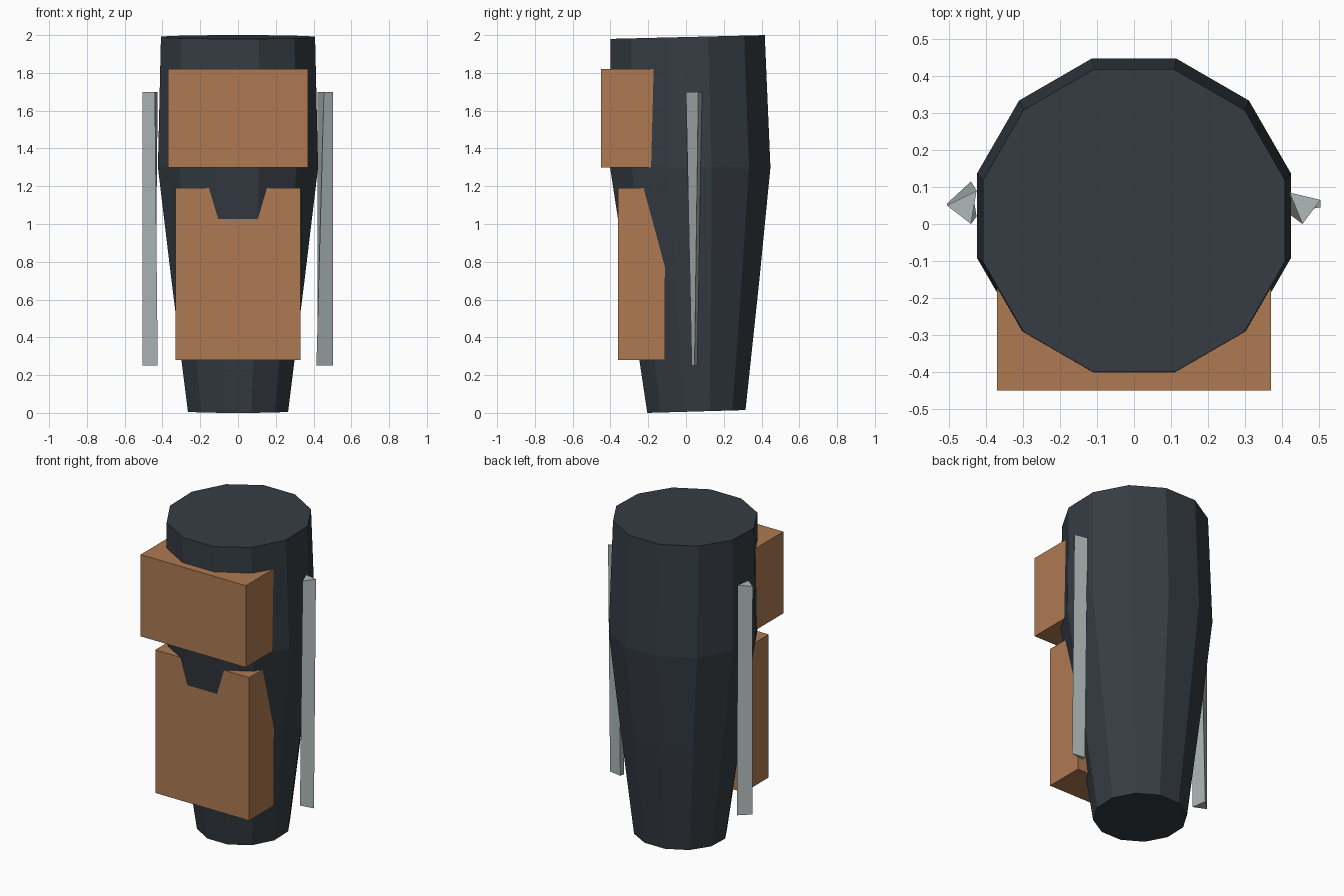
import bpy, bmesh, math

if "Cube" in bpy.data.objects:
    bpy.data.objects.remove(bpy.data.objects["Cube"])


def material(name, rgb):
    m = bpy.data.materials.new(name)
    m.diffuse_color = (*rgb, 1)
    m.use_nodes = True
    m.node_tree.nodes["Principled BSDF"].inputs["Base Color"].default_value = m.diffuse_color
    return m


DARK = material("dark slate", (0.036, 0.046, 0.057))
BROWN = material("leather brown", (0.42, 0.195, 0.085))
PALE = material("pale metal", (0.43, 0.49, 0.48))


def loft(name, rings, mat):
    """Join closed rings of points into a capped solid."""
    bm = bmesh.new()
    loops = [[bm.verts.new(p) for p in ring] for ring in rings]
    for a, b in zip(loops, loops[1:]):
        for i in range(len(a)):
            j = (i + 1) % len(a)
            bm.faces.new((a[i], a[j], b[j], b[i]))
    bm.faces.new(loops[0][::-1])
    bm.faces.new(loops[-1])
    bmesh.ops.recalc_face_normals(bm, faces=bm.faces[:])
    mesh = bpy.data.meshes.new(name)
    bm.to_mesh(mesh)
    bm.free()
    mesh.materials.append(mat)
    obj = bpy.data.objects.new(name, mesh)
    bpy.context.collection.objects.link(obj)
    return obj


def body_ring(z_front, z_back, half_x, y_front, y_back):
    """Twelve-sided ring with flats facing the axes, tilted front to back."""
    cy, half_y = (y_front + y_back) / 2, (y_back - y_front) / 2
    k = 1 / math.cos(math.pi / 12)
    ring = []
    for i in range(12):
        a = math.radians(15 + 30 * i)
        s = math.sin(a) * k
        ring.append((math.cos(a) * k * half_x, cy + s * half_y,
                     z_front + (z_back - z_front) * (s + 1) / 2))
    return ring


def block(name, half_x, y0, y1, z0, z1):
    rect = [(-half_x, y0), (half_x, y0), (half_x, y1), (-half_x, y1)]
    loft(name, [[(x, y, z) for x, y in rect] for z in (z0, z1)], BROWN)


# Tapered limb body
loft("body", [
    body_ring(0.0, 0.015, 0.265, -0.205, 0.315),
    body_ring(0.7, 0.7, 0.352, -0.31, 0.388),
    body_ring(1.3, 1.3, 0.424, -0.402, 0.447),
    body_ring(1.98, 2.0, 0.408, -0.40, 0.417),
], DARK)

# Front plates
block("upper_plate", 0.37, -0.45, -0.12, 1.30, 1.82)
block("lower_plate", 0.33, -0.36, -0.11, 0.28, 1.19)

# Slightly twisted triangular side strips
strips = {
    "right_strip": ([(0.415, 0.03), (0.503, 0.045), (0.42, 0.06)],
                    [(0.455, 0.0), (0.503, 0.065), (0.42, 0.085)]),
    "left_strip": ([(-0.425, 0.02), (-0.505, 0.055), (-0.44, 0.115)],
                   [(-0.44, 0.0), (-0.505, 0.05), (-0.425, 0.09)]),
}
for name, (low, high) in strips.items():
    loft(name, [[(x, y, 0.25) for x, y in low],
                [(x, y, 1.70) for x, y in high]], PALE)
